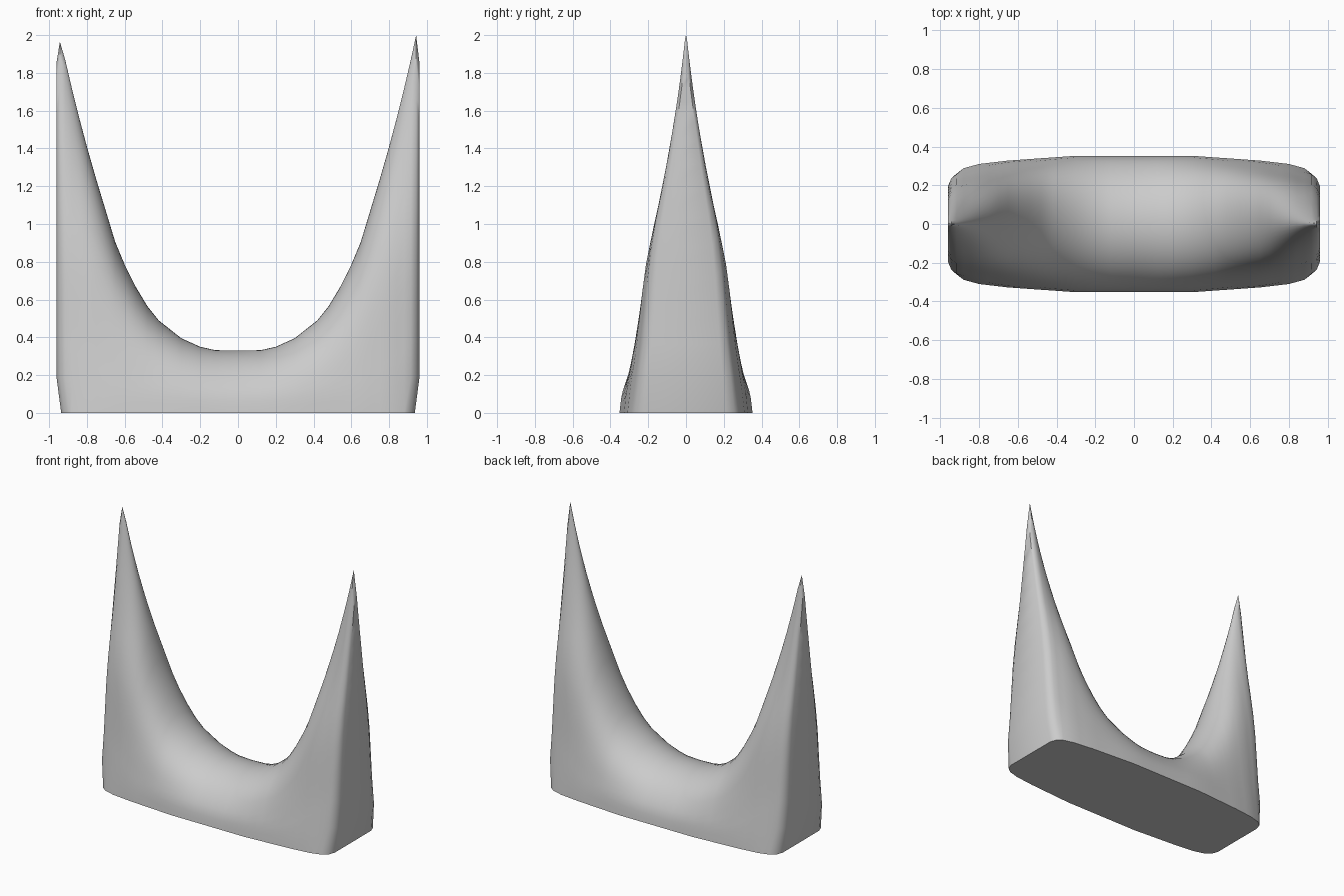
import bpy, bmesh, math

if "Cube" in bpy.data.objects:
    bpy.data.objects.remove(bpy.data.objects["Cube"])


def lerp(table, v):
    """Piecewise linear lookup in a list of (key, value) pairs."""
    if v <= table[0][0]:
        return table[0][1]
    for (a, fa), (b, fb) in zip(table, table[1:]):
        if v <= b:
            return fa + (fb - fa) * (v - a) / (b - a)
    return table[-1][1]


# ridge height along x (half), half-depth by height, and plan taper toward the ends
RIDGE = [(0, .33), (.12, .332), (.2, .35), (.3, .395), (.42, .49), (.48, .565), (.54, .665),
         (.6, .785), (.65, .905), (.7, 1.07), (.75, 1.235), (.8, 1.41), (.84, 1.56),
         (.88, 1.72), (.915, 1.87), (.943, 2.0), (.96, 1.86)]
DEPTH = [(0, .352), (.1, .342), (.2, .322), (.4, .292), (.6, .272), (.8, .252), (1.0, .218),
         (1.2, .172), (1.4, .134), (1.7, .078), (1.9, .045), (2.0, .03)]
TAPER = [(0, 1), (.3, 1), (.65, .93), (.8, .88), (.915, .79), (.943, .73), (.96, .6)]
ROWS = 16


def section(x, ridge):
    """Arch in the y-z plane: front foot, over the ridge, to the back foot."""
    ax = abs(x)
    power = 2.5 + 1.5 * min(1, ax / .8)
    half = []
    for k in range(ROWS + 1):
        t = math.sin(math.pi / 2 * k / ROWS)
        z = ridge * t
        y = lerp(DEPTH, z) * lerp(TAPER, ax) * math.sqrt(max(0, 1 - t ** power))
        # outer ends draw in a little at the foot
        inset = 1 - .025 * max(0, 1 - z / .12) * (ax > .9)
        half.append((x * inset, y, z))
    return [(a, -b, c) for a, b, c in half] + half[-2::-1]


def build_saddle():
    columns = [(-x, min(h, 1.965)) for x, h in reversed(RIDGE[1:])] + RIDGE
    bm = bmesh.new()
    rings = [[bm.verts.new(p) for p in section(x, h)] for x, h in columns]
    n = len(rings[0])
    # curved sides and flat underside
    for a, b in zip(rings, rings[1:]):
        for k in range(n):
            j = (k + 1) % n
            bm.faces.new((a[k], b[k], b[j], a[j]))
    # flat end faces
    for ring in (rings[0], rings[-1]):
        for k in range(ROWS):
            quad = [ring[k], ring[k + 1], ring[n - 2 - k], ring[n - 1 - k]]
            bm.faces.new(list(dict.fromkeys(quad)))
    bmesh.ops.recalc_face_normals(bm, faces=bm.faces)
    mesh = bpy.data.meshes.new("horned_saddle")
    bm.to_mesh(mesh)
    bm.free()
    obj = bpy.data.objects.new("horned_saddle", mesh)
    bpy.context.collection.objects.link(obj)
    return obj


saddle = build_saddle()
bpy.context.view_layer.objects.active = saddle
saddle.select_set(True)
bpy.ops.object.shade_smooth_by_angle(angle=math.radians(50))
